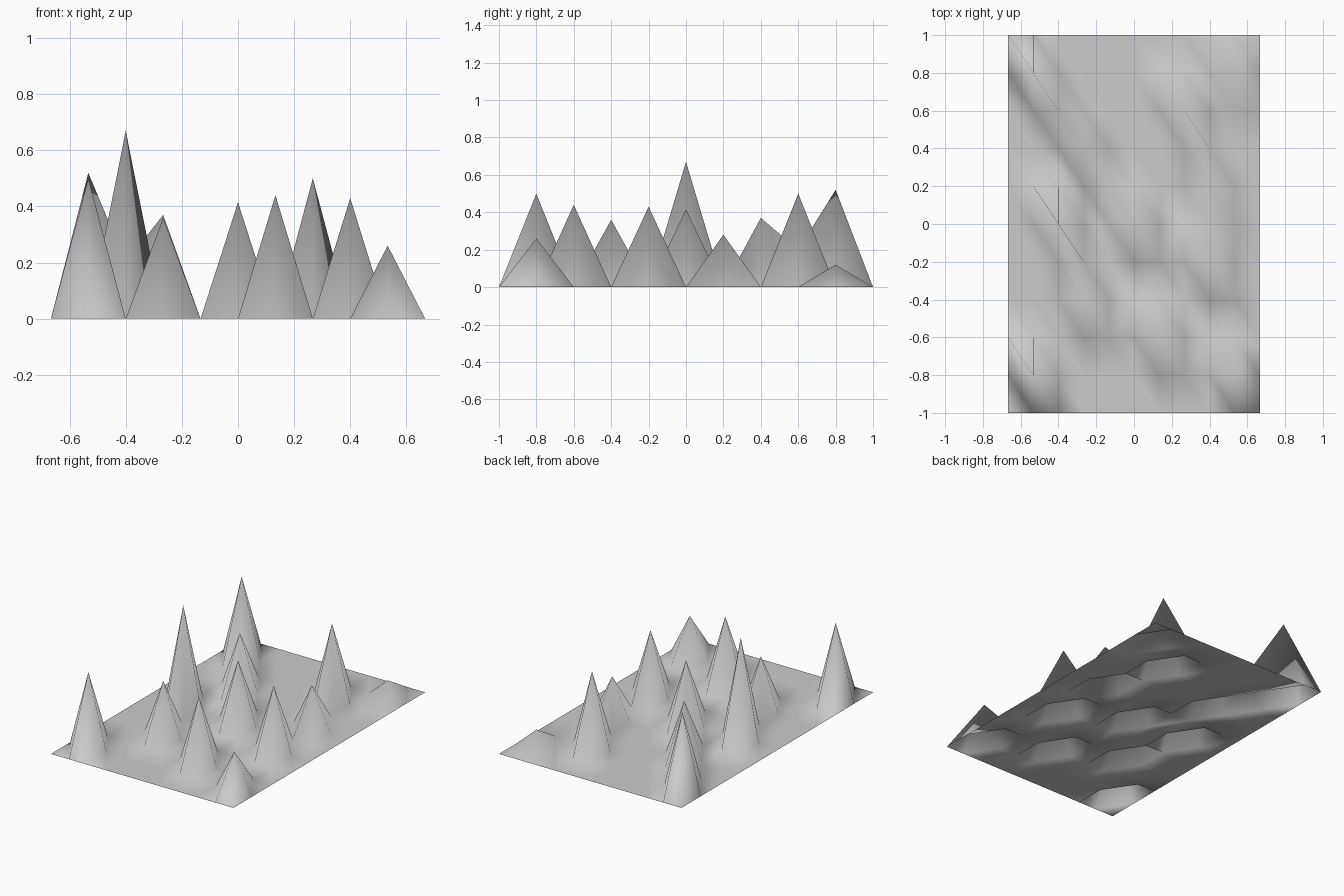
import bpy, bmesh

if "Cube" in bpy.data.objects:
    bpy.data.objects.remove(bpy.data.objects["Cube"])

N = 10                       # cells per side
DX, DY = 4 / 3 / N, 2 / N    # cell size

# spike heights by grid point (column from the left, row from the front)
peaks = {
    (1, 1): 0.50, (9, 1): 0.26, (6, 2): 0.44, (3, 3): 0.36,
    (8, 4): 0.43, (2, 5): 0.67, (5, 5): 0.415, (8, 6): 0.28,
    (3, 7): 0.37, (7, 8): 0.50, (2, 8): 0.20, (1, 9): 0.52, (9, 9): 0.12,
}

# open sheet with single grid points pulled up into spikes
bm = bmesh.new()
v = {(i, j): bm.verts.new((i * DX - 2 / 3, j * DY - 1, peaks.get((i, j), 0)))
     for j in range(N + 1) for i in range(N + 1)}

# each cell is split from its back left to its front right corner
for j in range(N):
    for i in range(N):
        a, b, c, d = v[i, j], v[i + 1, j], v[i + 1, j + 1], v[i, j + 1]
        bm.faces.new((a, b, d))
        bm.faces.new((b, c, d))
for f in bm.faces:
    f.smooth = True

mesh = bpy.data.meshes.new("spiked_terrain")
bm.to_mesh(mesh)
bm.free()
terrain = bpy.data.objects.new("spiked_terrain", mesh)
bpy.context.collection.objects.link(terrain)
